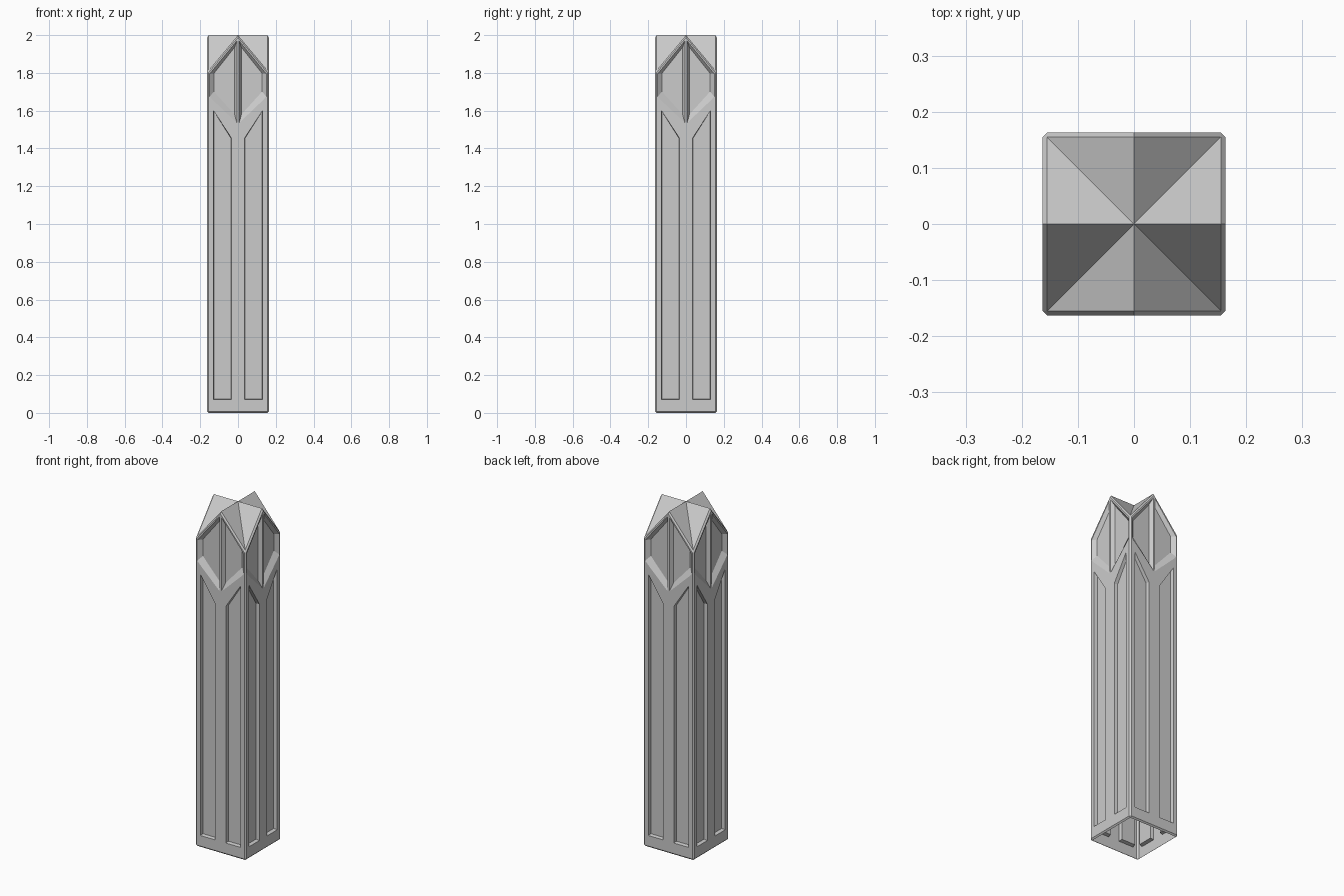
import bpy, bmesh
from mathutils import Matrix
from math import pi

if "Cube" in bpy.data.objects:
    bpy.data.objects.remove(bpy.data.objects["Cube"])

W, EAVE, TOP = 0.163, 1.805, 2.0


def make_object(name, bm):
    bmesh.ops.recalc_face_normals(bm, faces=bm.faces)
    me = bpy.data.meshes.new(name)
    bm.to_mesh(me)
    bm.free()
    ob = bpy.data.objects.new(name, me)
    bpy.context.collection.objects.link(ob)
    return ob


# Square pillar with a gable on each side and crossing roof ridges
bm = bmesh.new()
corners = [(-W, -W), (W, -W), (W, W), (-W, W)]
low = [bm.verts.new((x, y, 0)) for x, y in corners]
eave = [bm.verts.new((x, y, EAVE)) for x, y in corners]
peak = [bm.verts.new((x, y, TOP)) for x, y in [(0, -W), (W, 0), (0, W), (-W, 0)]]
hub = bm.verts.new((0, 0, TOP))
for i in range(4):
    j = (i + 1) % 4
    bm.faces.new((low[i], low[j], eave[j], peak[i], eave[i]))
    bm.faces.new((eave[i], peak[i], hub))
    bm.faces.new((peak[i], eave[j], hub))
bm.faces.new(low[::-1])
bmesh.ops.recalc_face_normals(bm, faces=bm.faces)

# Small chamfer on all outer edges, leaving roof ridges and valleys crisp
rim = [e for e in bm.edges if hub not in e.verts]
bmesh.ops.bevel(bm, geom=rim, offset=0.008, offset_type='OFFSET', segments=1,
                profile=0.5, affect='EDGES')
pillar = make_object("gabled_pillar", bm)

# Recess shapes: outline on the wall, outline at the back, depth
window = ([(.006, 1.535), (.150, 1.675), (.150, 1.795), (.006, 1.970)],
          [(.018, 1.580), (.127, 1.700), (.127, 1.798), (.018, 1.935)], 0.02)
panel = ([(.035, .070), (.130, .070), (.130, 1.600), (.035, 1.455)],
         [(.038, .074), (.126, .074), (.126, 1.594), (.038, 1.455)], 0.02)


def add_recess(bm, shape, side, turn):
    outer, inner, depth = shape
    k = 0.2
    front = [(a + (a - c) * k, b + (b - d) * k)
             for (a, b), (c, d) in zip(outer, inner)]
    rot = Matrix.Rotation(turn, 4, 'Z')

    def ring(pts, y):
        vs = [bm.verts.new((side * x, y, z)) for x, z in pts]
        bmesh.ops.transform(bm, matrix=rot, verts=vs)
        return vs
    a, b = ring(front, -W - depth * k), ring(inner, -W + depth)
    n = len(a)
    bm.faces.new(a)
    bm.faces.new(b[::-1])
    for i in range(n):
        j = (i + 1) % n
        bm.faces.new((a[j], a[i], b[i], b[j]))


# Paired upper windows and long lower panels on all four sides
bm = bmesh.new()
for q in range(4):
    for side in (-1, 1):
        for shape in (window, panel):
            add_recess(bm, shape, side, q * pi / 2)
cutter = make_object("recess_cutter", bm)
cutter.hide_render = True

mod = pillar.modifiers.new("recesses", 'BOOLEAN')
mod.operation = 'DIFFERENCE'
mod.solver = 'EXACT'
mod.object = cutter
bpy.context.view_layer.objects.active = pillar
bpy.ops.object.modifier_apply(modifier=mod.name)
bpy.data.objects.remove(cutter)

# Open underside
bm = bmesh.new()
bm.from_mesh(pillar.data)
base = [f for f in bm.faces if all(v.co.z < 1e-4 for v in f.verts)]
bmesh.ops.delete(bm, geom=base, context='FACES')
bm.to_mesh(pillar.data)
bm.free()
